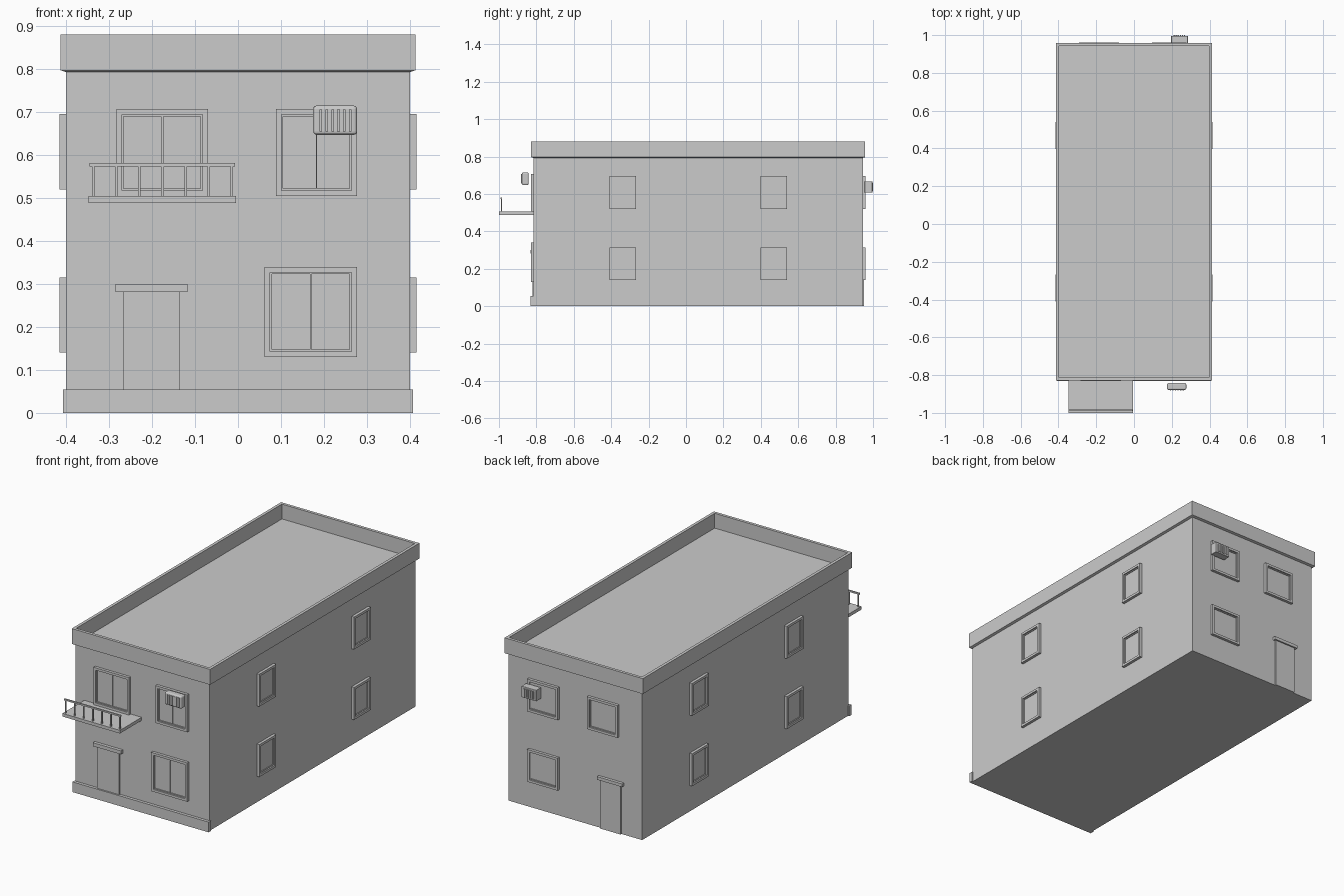
import bpy, bmesh
from math import radians
from mathutils import Matrix

if "Cube" in bpy.data.objects:
    bpy.data.objects.remove(bpy.data.objects["Cube"])


def loft(name, u0, u1, v0, v1, profile, mat=Matrix(), obj_bm=None):
    """Rectangle rings (inset, height) skinned together and capped."""
    bm = obj_bm or bmesh.new()
    rings, new_faces = [], []
    for i, h in profile:
        pts = [(u0 + i, v0 + i, h), (u1 - i, v0 + i, h),
               (u1 - i, v1 - i, h), (u0 + i, v1 - i, h)]
        rings.append([bm.verts.new(mat @ Matrix.Translation(p).translation) for p in pts])
    for a, b in zip(rings, rings[1:]):
        for k in range(4):
            j = (k + 1) % 4
            new_faces.append(bm.faces.new((a[k], a[j], b[j], b[k])))
    new_faces.append(bm.faces.new(rings[0][::-1]))
    new_faces.append(bm.faces.new(rings[-1]))
    bmesh.ops.recalc_face_normals(bm, faces=new_faces)
    if obj_bm is None:
        return finish(name, bm)


def finish(name, bm):
    me = bpy.data.meshes.new(name)
    bm.to_mesh(me)
    bm.free()
    ob = bpy.data.objects.new(name, me)
    bpy.context.collection.objects.link(ob)
    return ob


def wall(x, y, turn):
    """Wall frame: local (across, up, outward)."""
    return (Matrix.Translation((x, y, 0)) @ Matrix.Rotation(radians(turn), 4, 'Z')
            @ Matrix.Rotation(radians(90), 4, 'X'))


FRONT, BACK = wall(0, -0.815, 0), wall(0, 0.945, 180)
RIGHT, LEFT = wall(0.4, 0, 90), wall(-0.4, 0, -90)


def box(name, u0, u1, v0, v1, d0, d1, mat, bm=None):
    return loft(name, u0, u1, v0, v1, [(0, d0), (0, d1)], mat, bm)


def window(name, u0, u1, v0, v1, mat, mullion=0):
    # outer frame, thin sash step, recessed pane
    bm = bmesh.new()
    loft(name, u0, u1, v0, v1, [(0, -0.002), (0, 0.015), (0.013, 0.015), (0.013, 0.008),
                                (0.017, 0.008), (0.017, 0.004)], mat, bm)
    if mullion:
        c, w = (u0 + u1) / 2, mullion / 2
        box(name, c - w, c + w, v0 + 0.015, v1 - 0.015, 0.003, 0.008, mat, bm)
    finish(name, bm)


def air_conditioner(name, u0, u1, v0, v1, d0, d1, mat, bevel, slats):
    # casing with vertical grille bars
    ob = box(name + "_case", u0, u1, v0, v1, d0, d1, mat)
    m = ob.modifiers.new("round", 'BEVEL')
    m.width, m.segments = bevel, 3
    bm = bmesh.new()
    a, b = u0 + 0.018, u1 - 0.016
    for k in range(slats):
        c = a + (b - a) * k / (slats - 1)
        box(name, c - 0.003, c + 0.003, v0 + 0.008, v1 - 0.009, d1 - 0.002, d1 + 0.004, mat, bm)
    finish(name + "_grille", bm)


# Walls, overhanging parapet and sunken roof
loft("building_shell", -0.413, 0.413, -0.828, 0.958,
     [(0.013, 0), (0.013, 0.793), (0, 0.797), (0, 0.88), (0.016, 0.88), (0.016, 0.80)])

# Front plinth and doors
box("front_plinth", -0.407, 0.407, 0, 0.055, -0.005, 0.016, FRONT)
box("front_door", -0.267, -0.135, 0.05, 0.281, -0.002, 0.007, FRONT)
box("front_door_lintel", -0.285, -0.117, 0.281, 0.30, -0.002, 0.017, FRONT)
box("back_door", 0.153, 0.277, 0, 0.263, -0.002, 0.008, BACK)
box("back_door_lintel", 0.141, 0.291, 0.263, 0.28, -0.002, 0.016, BACK)

# Front windows
window("front_window_upper_left", -0.283, -0.07, 0.505, 0.707, FRONT, 0.006)
window("front_window_upper_right", 0.088, 0.277, 0.505, 0.707, FRONT, 0.003)
window("front_window_lower_right", 0.062, 0.277, 0.13, 0.34, FRONT, 0.003)

# Back windows
window("back_window_upper_a", -0.277, -0.095, 0.52, 0.695, BACK)
window("back_window_upper_b", 0.08, 0.262, 0.52, 0.695, BACK)
window("back_window_lower", -0.277, -0.095, 0.14, 0.315, BACK)

# Side windows, mirrored left and right
for side, mat, s in (("right", RIGHT, 1), ("left", LEFT, -1)):
    for floor, v0, v1 in (("lower", 0.14, 0.315), ("upper", 0.52, 0.695)):
        for place, y0, y1 in (("fore", -0.41, -0.267), ("rear", 0.398, 0.54)):
            u0, u1 = sorted((s * y0, s * y1))
            window(f"{side}_window_{floor}_{place}", u0, u1, v0, v1, mat)

# Balcony slab with front railing
box("balcony_slab", -0.348, -0.005, 0.488, 0.505, -0.002, 0.185, FRONT)
rail = bmesh.new()
box("", -0.346, -0.007, 0.573, 0.581, 0.168, 0.176, FRONT, rail)
for k in range(7):
    c = -0.337 + k * 0.0538
    box("", c - 0.003, c + 0.003, 0.503, 0.575, 0.169, 0.175, FRONT, rail)
finish("balcony_railing", rail)

# Air conditioning units
air_conditioner("front_air_unit", 0.175, 0.277, 0.647, 0.715, 0.027, 0.063, FRONT, 0.008, 6)
air_conditioner("back_air_unit", -0.285, -0.197, 0.608, 0.668, 0.01, 0.051, BACK, 0.002, 6)
